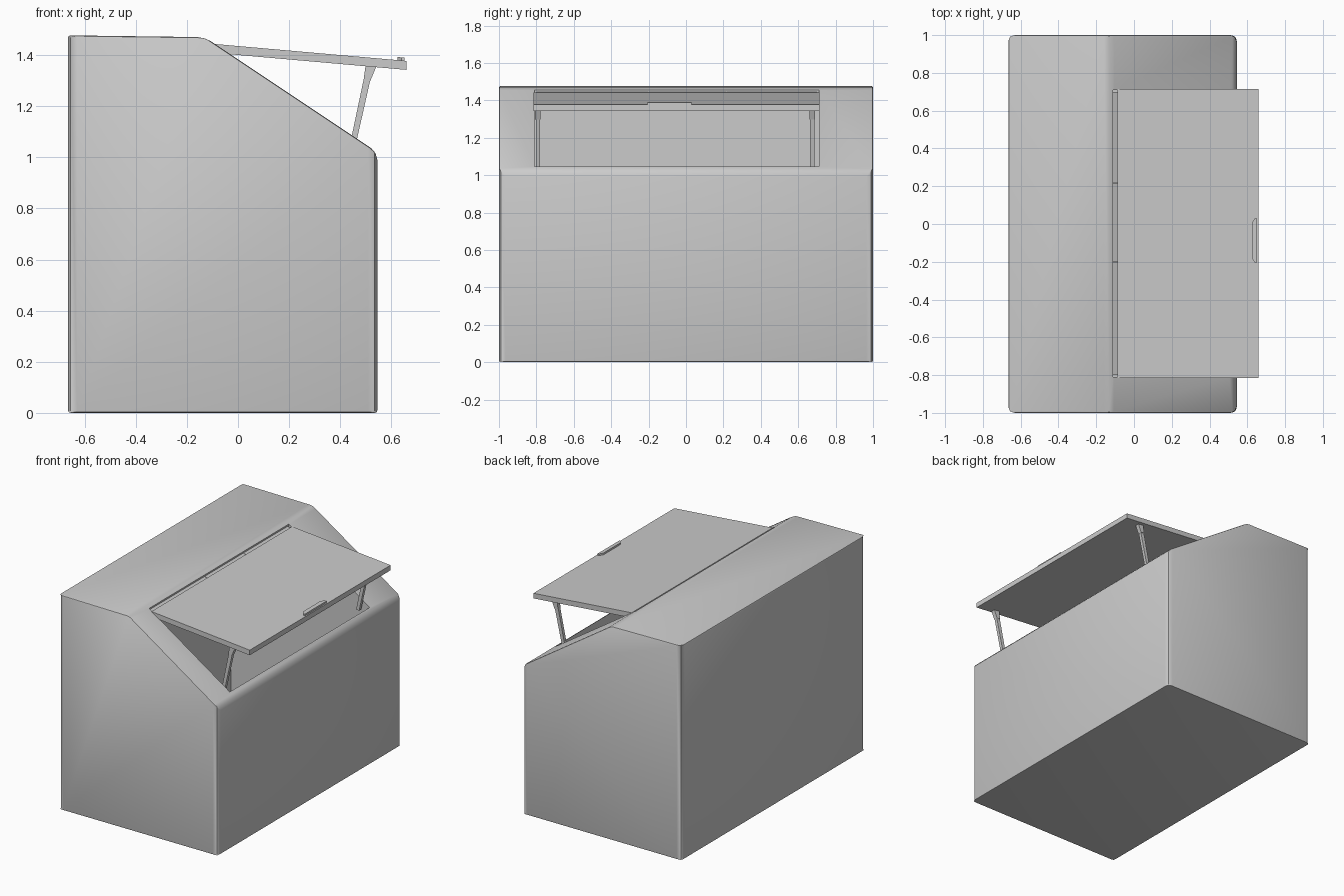
import bpy, bmesh, math
from mathutils import Vector

if "Cube" in bpy.data.objects:
    bpy.data.objects.remove(bpy.data.objects["Cube"])


def prism(name, profile, y0, y1, weigh=None):
    """Extrude an x-z profile along y; optional bevel weight per edge."""
    bm = bmesh.new()
    a = [bm.verts.new((x, y0, z)) for x, z in profile]
    b = [bm.verts.new((x, y1, z)) for x, z in profile]
    n = len(profile)
    bm.faces.new(a)
    bm.faces.new(b[::-1])
    for i in range(n):
        j = (i + 1) % n
        bm.faces.new((a[j], a[i], b[i], b[j]))
    bmesh.ops.recalc_face_normals(bm, faces=bm.faces)
    if weigh:
        layer = bm.edges.layers.float.new("bevel_weight_edge")
        for e in bm.edges:
            e[layer] = weigh(e.verts[0].co, e.verts[1].co)
    me = bpy.data.meshes.new(name)
    bm.to_mesh(me)
    bm.free()
    ob = bpy.data.objects.new(name, me)
    bpy.context.collection.objects.link(ob)
    return ob


def apply_all(ob):
    bpy.ops.object.select_all(action='DESELECT')
    ob.select_set(True)
    bpy.context.view_layer.objects.active = ob
    for m in list(ob.modifiers):
        bpy.ops.object.modifier_apply(modifier=m.name)


def bar(name, p, q, w0, w1, y0, y1):
    """Flat tapered bar in the x-z plane."""
    p, q = Vector(p), Vector(q)
    d = (q - p).normalized()
    s = Vector((d.y, -d.x))
    pts = [p - s * w0 / 2, p + s * w0 / 2, q + s * w1 / 2, q - s * w1 / 2]
    return prism(name, [tuple(v) for v in pts], y0, y1)


# Cabinet with sloped front, larger chamfers on upright edges
def weight(a, b):
    if abs(a.x - b.x) < 1e-4 and abs(a.y - b.y) < 1e-4:
        return 1.0
    if abs(a.z - b.z) < 1e-4 and a.z > 1 and a.x > -0.3 and abs(a.x - b.x) < 1e-4:
        return 0.8
    return 0.25


body = prism("cabinet", [(-0.665, 0), (0.545, 0), (0.545, 1.02),
                         (-0.13, 1.47), (-0.665, 1.477)], -1, 1, weight)
bev = body.modifiers.new("bevel", 'BEVEL')
bev.limit_method = 'WEIGHT'
bev.width = 0.036
bev.segments = 2
apply_all(body)

# Storage cavity opening through the slope
cutter = prism("cavity_cutter", [(-0.55, 0.1), (0.505, 0.1), (0.505, 1.3), (0.2, 1.55),
                                 (-0.1, 1.55), (-0.115, 1.41), (-0.55, 1.41)], -0.81, 0.71)
cutter.hide_render = True
cut = body.modifiers.new("cavity", 'BOOLEAN')
cut.object = cutter
cut.solver = 'EXACT'
apply_all(body)
bpy.data.objects.remove(cutter, do_unlink=True)
bpy.ops.object.shade_smooth_by_angle(angle=math.radians(32))

# Raised lid
prism("lid", [(-0.088, 1.443), (-0.088, 1.408), (0.66, 1.342), (0.66, 1.377)], -0.815, 0.715)

# Hinge in three segments along the top of the opening
for i, (y0, y1) in enumerate([(-0.8, -0.203), (-0.2, 0.217), (0.22, 0.7)]):
    prism(f"hinge_{i + 1}", [(-0.12, 1.448), (-0.12, 1.43), (-0.085, 1.41), (-0.085, 1.432)], y0, y1)

# Lid handle: low chamfered grip at the front edge
bm = bmesh.new()
outline = [(0.652, -0.205), (0.652, 0.03), (0.64, 0.03), (0.624, 0.005), (0.624, -0.18), (0.64, -0.205)]
lid_z = lambda x: 1.377 + (0.66 - x) * 0.088
lo = [bm.verts.new((x, y, lid_z(x) - 0.006)) for x, y in outline]
hi = [bm.verts.new((x, y, lid_z(x) + 0.012)) for x, y in outline]
bm.faces.new(lo)
bm.faces.new(hi)
for i in range(6):
    j = (i + 1) % 6
    bm.faces.new((lo[i], lo[j], hi[j], hi[i]))
bmesh.ops.recalc_face_normals(bm, faces=bm.faces)
me = bpy.data.meshes.new("lid_handle")
bm.to_mesh(me)
bm.free()
bpy.context.collection.objects.link(bpy.data.objects.new("lid_handle", me))

# Support struts: slim rod flaring to a wider bracket under the lid
for side, y in (("left", -0.792), ("right", 0.675)):
    bar(f"strut_{side}", (0.445, 1.03), (0.506, 1.31), 0.022, 0.026, y - 0.011, y + 0.011)
    bar(f"strut_bracket_{side}", (0.504, 1.30), (0.52, 1.358), 0.026, 0.042, y - 0.014, y + 0.014)
